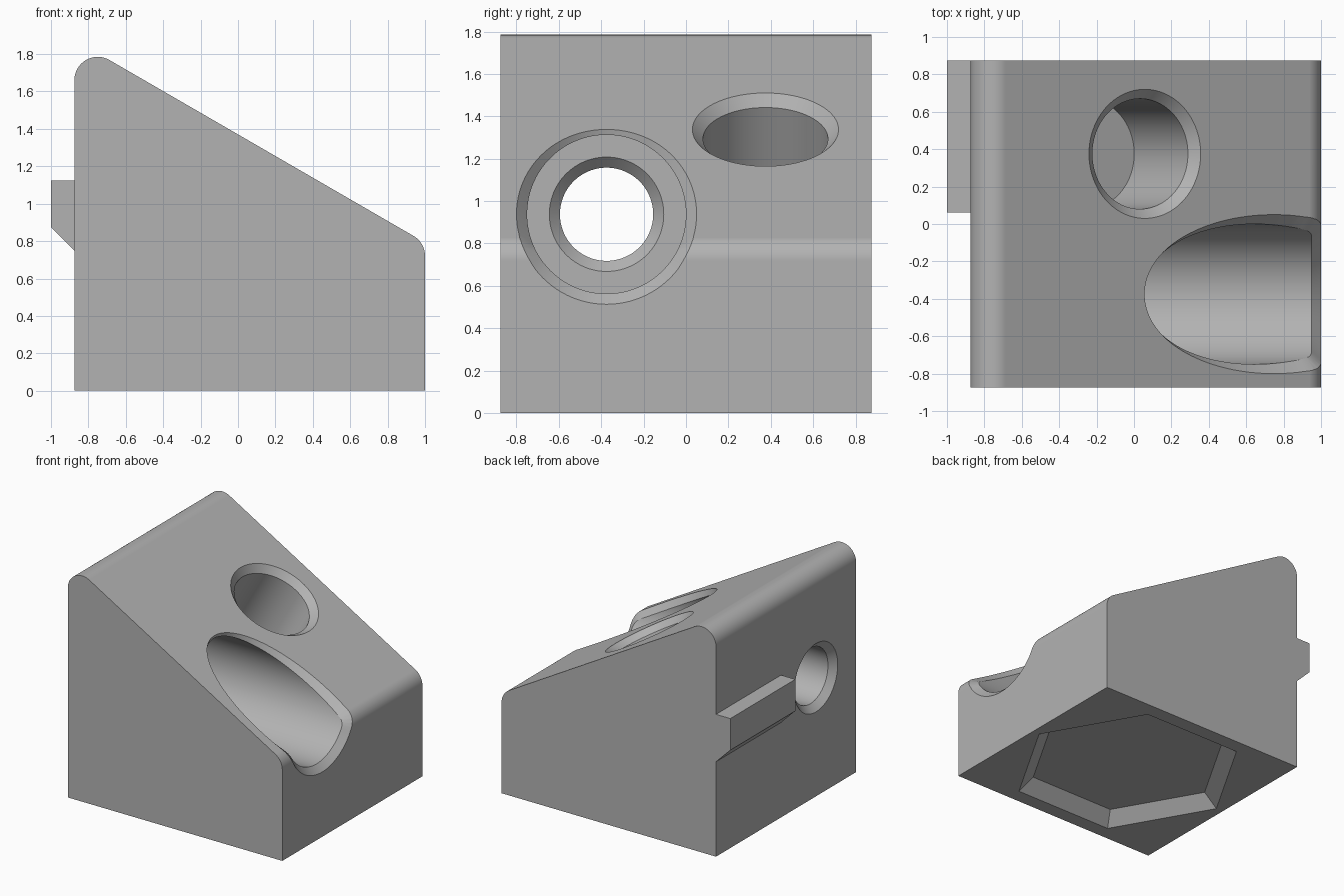
import bpy, bmesh
from math import sin, cos, pi, radians, sqrt
from mathutils import Vector, Matrix

if "Cube" in bpy.data.objects:
    bpy.data.objects.remove(bpy.data.objects["Cube"])

SEG = 96
HALF = 0.875               # half depth of the block
ROUND = 0.125              # radius of the two rounded edges
LOW, HIGH = (0.875, 0.72), (-0.75, 1.66)   # centres of the rounded edges
TILT = radians(30)
CHAMFER = 0.05

grey = bpy.data.materials.new("light_grey")
grey.use_nodes = True
colour = (0.45, 0.45, 0.45, 1)
grey.diffuse_color = colour
grey.node_tree.nodes["Principled BSDF"].inputs["Base Color"].default_value = colour


def loft(name, rings, matrix=Matrix()):
    """Solid skinned through equal-length rings, capped at both ends."""
    bm = bmesh.new()
    loops = [[bm.verts.new(matrix @ Vector(p)) for p in ring] for ring in rings]
    n = len(loops[0])
    for a, b in zip(loops, loops[1:]):
        for i in range(n):
            j = (i + 1) % n
            bm.faces.new((a[i], a[j], b[j], b[i]))
    bm.faces.new(loops[0])
    bm.faces.new(loops[-1])
    bmesh.ops.recalc_face_normals(bm, faces=bm.faces)
    mesh = bpy.data.meshes.new(name)
    bm.to_mesh(mesh)
    bm.free()
    mesh.materials.append(grey)
    obj = bpy.data.objects.new(name, mesh)
    bpy.context.collection.objects.link(obj)
    return obj


def extrude(name, profile, y0, y1):
    return loft(name, [[(x, y, z) for x, z in profile] for y in (y0, y1)])


def turned(name, profile, matrix, seg=SEG, axis_ring=None):
    """Solid of revolution about local z from (height, radius) pairs."""
    rings = [[(r * cos(2 * pi * i / seg), r * sin(2 * pi * i / seg), h)
              for i in range(seg)] for h, r in profile]
    return loft(name, rings, matrix)


def arc(centre, start, end, steps):
    return [(centre[0] + ROUND * cos(start + (end - start) * i / steps),
             centre[1] + ROUND * sin(start + (end - start) * i / steps))
            for i in range(steps + 1)]


# Sloped block
profile = [(-HALF, 0), (1, 0)]
profile += arc(LOW, 0, pi / 2 - TILT, 14) + arc(HIGH, pi / 2 - TILT, pi, 24)
block = extrude("sloped_block", profile, -HALF, HALF)

# Locating rib on the tall side
rib = extrude("locating_rib", [(-HALF, 0.75), (-1, 0.875), (-1, 1.125), (-HALF, 1.125)],
              0.0625, HALF)


def front_skin(z):
    """Position and normal of the block's front outline at height z."""
    s, c = sin(TILT), cos(TILT)
    tangent_x, tangent_z = LOW[0] + ROUND * s, LOW[1] + ROUND * c
    if z <= LOW[1]:
        return 1, Vector((1, 0, 0))
    if z < tangent_z:
        dz = z - LOW[1]
        dx = sqrt(ROUND ** 2 - dz ** 2)
        return LOW[0] + dx, Vector((dx, 0, dz)).normalized()
    return tangent_x - (z - tangent_z) * c / s, Vector((s, 0, c))


# Wide bore, chamfered where it breaks through the slope and front
BORE_Y, BORE_Z, BORE_R, FLOOR = -0.375, 0.9375, 0.375, -0.375


def rim(a):
    z = BORE_Z + BORE_R * sin(a)
    return Vector((front_skin(z)[0], BORE_Y + BORE_R * cos(a), z))


floor, inner, outer, far = [], [], [], []
for i in range(SEG):
    a = 2 * pi * i / SEG
    p = rim(a)
    along = (rim(a + 0.001) - rim(a - 0.001)).normalized()
    radial = Vector((0, cos(a), sin(a)))
    on_skin = p + along.cross(front_skin(p.z)[1]).normalized() * CHAMFER
    on_bore = p + along.cross(radial).normalized() * CHAMFER
    on_bore.yz = p.yz + (on_bore.yz - p.yz)
    # keep the inner edge on the bore wall
    r = Vector((0, on_bore.y - BORE_Y, on_bore.z - BORE_Z)).normalized() * BORE_R
    on_bore = Vector((on_bore.x, BORE_Y + r.y, BORE_Z + r.z))
    on_skin += (on_skin - on_bore) * 0.02
    floor.append((FLOOR, on_bore.y, on_bore.z))
    inner.append(on_bore)
    outer.append(on_skin)
    far.append((1.3, on_skin.y, on_skin.z))
wide_bore = loft("wide_bore_cutter", [floor, inner, outer, far])

# Narrow through hole with a chamfer at each end
screw_hole = turned(
    "screw_hole_cutter",
    [(-0.9, 0.295), (-0.825, 0.22), (FLOOR - CHAMFER, 0.22), (FLOOR + 0.01, 0.28)],
    Matrix.Translation((0, BORE_Y, BORE_Z)) @ Matrix.Rotation(pi / 2, 4, 'Y'))

# Blind hole square to the slope
blind_hole = turned(
    "blind_hole_cutter", [(-0.625, 0.295), (-CHAMFER, 0.295), (0.05, 0.395)],
    Matrix.Translation((0.058, 0.375, 1.337)) @ Matrix.Rotation(TILT, 4, 'Y'))

# Shallow hexagonal recess with sloping walls underneath
recess = turned("hexagon_recess_cutter", [(-0.05, 0.933), (0.1, 0.76)],
                Matrix.Translation((0.0625, 0, 0)), seg=6)

for cutter in (wide_bore, screw_hole, blind_hole, recess):
    cut = block.modifiers.new(cutter.name, 'BOOLEAN')
    cut.operation = 'DIFFERENCE'
    cut.solver = 'EXACT'
    cut.object = cutter

bpy.ops.object.select_all(action='DESELECT')
bpy.context.view_layer.objects.active = block
block.select_set(True)
for name in [m.name for m in block.modifiers]:
    bpy.ops.object.modifier_apply(modifier=name)
for cutter in (wide_bore, screw_hole, blind_hole, recess):
    bpy.data.objects.remove(cutter)

# Smooth curves, with flat faces kept flat
bpy.ops.object.shade_smooth_by_angle(angle=radians(20))
weighted = block.modifiers.new("even_normals", 'WEIGHTED_NORMAL')
weighted.keep_sharp = True
